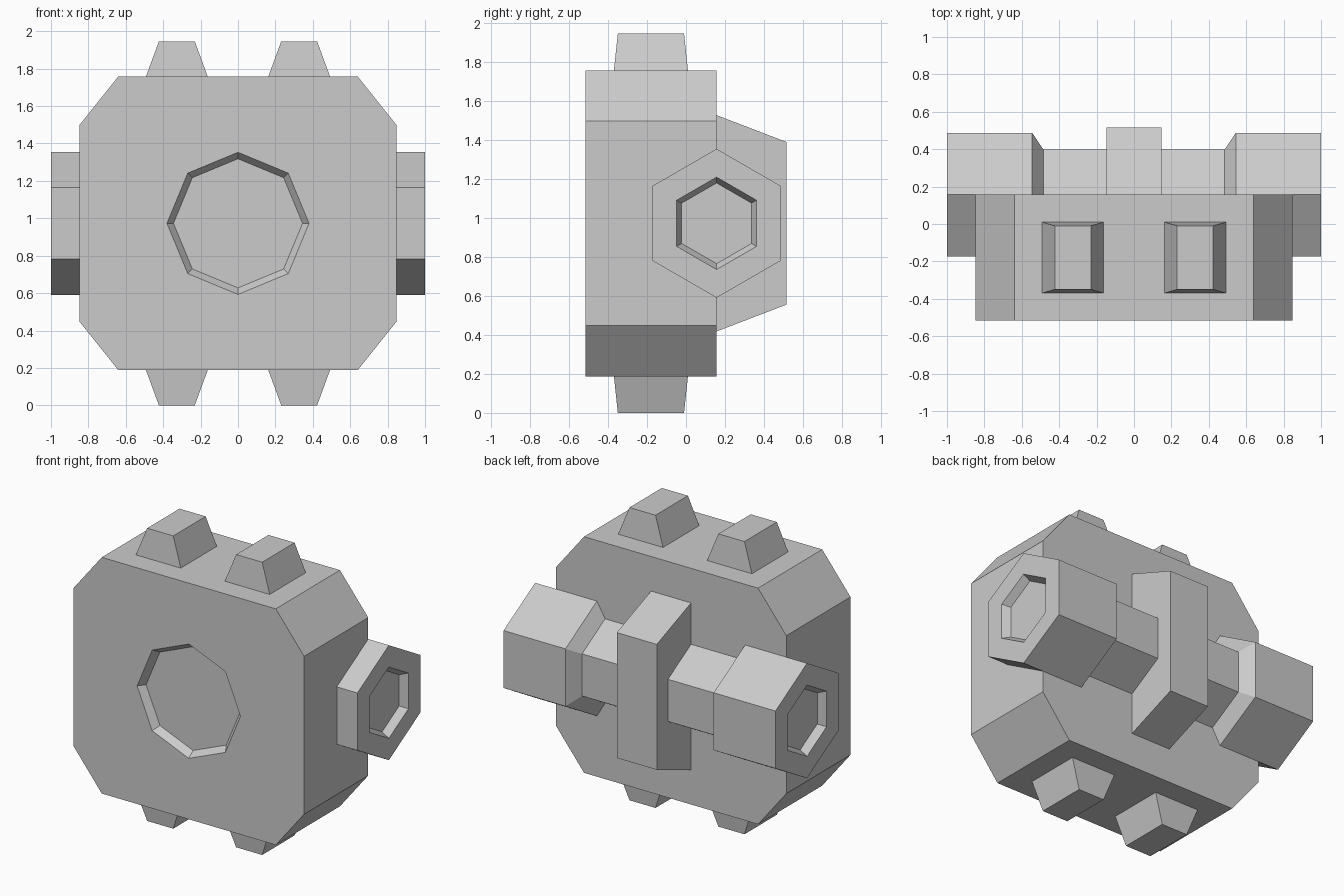
import bpy, bmesh
from math import sin, cos, tau

if "Cube" in bpy.data.objects:
    bpy.data.objects.remove(bpy.data.objects["Cube"])

CZ = 0.973   # height of the centre line
AY = 0.157   # depth of the axle line


def loft(name, rings):
    """Solid skinned through equal-sized rings of points, capped at both ends."""
    bm = bmesh.new()
    loops = [[bm.verts.new(p) for p in ring] for ring in rings]
    n = len(loops[0])
    for a, b in zip(loops, loops[1:]):
        for i in range(n):
            j = (i + 1) % n
            bm.faces.new((a[i], a[j], b[j], b[i]))
    bm.faces.new(loops[0])
    bm.faces.new(loops[-1])
    bmesh.ops.recalc_face_normals(bm, faces=bm.faces)
    me = bpy.data.meshes.new(name)
    bm.to_mesh(me)
    bm.free()
    ob = bpy.data.objects.new(name, me)
    bpy.context.collection.objects.link(ob)
    return ob


def ring_x(x, r, n=6):
    return [(x, AY + r * sin(tau * i / n), CZ + r * cos(tau * i / n)) for i in range(n)]


def ring_y(y, r, n=8):
    return [(r * sin(tau * i / n), y, CZ + r * cos(tau * i / n)) for i in range(n)]


def rect(x, y, z, hx, hy):
    return [(x + sx * hx, y + sy * hy, z) for sx, sy in ((-1, -1), (1, -1), (1, 1), (-1, 1))]


# Chamfered body block
outline = [(0.64, 0.785), (0.848, 0.525), (0.848, -0.525), (0.64, -0.785),
           (-0.64, -0.785), (-0.848, -0.525), (-0.848, 0.525), (-0.64, 0.785)]
body = loft("body", [[(x, y, CZ + z) for x, z in outline] for y in (-0.517, AY)])

# Shallow octagonal dish in the front face
cutter = loft("dish_cutter", [ring_y(-0.562, 0.415), ring_y(-0.472, 0.345)])
cutter.hide_render = True
mod = body.modifiers.new("dish", 'BOOLEAN')
mod.operation, mod.solver, mod.object = 'DIFFERENCE', 'EXACT', cutter
bpy.context.view_layer.objects.active = body
bpy.ops.object.modifier_apply(modifier=mod.name)
bpy.data.objects.remove(cutter)

# Tapered studs on top and bottom
for sx, side in ((-1, "left"), (1, "right")):
    for sz, level in ((-1, "bottom"), (1, "top")):
        loft(f"stud_{level}_{side}", [
            rect(sx * 0.327, -0.18, CZ + sz * 0.785, 0.165, 0.19),
            rect(sx * 0.327, -0.18, CZ + sz * 0.973, 0.096, 0.17)])

# Hexagonal axle with thick, hollowed ends
for s, side in ((-1, "left"), (1, "right")):
    loft(f"axle_{side}", [ring_x(s * x, r) for x, r in (
        (0.1, 0.28), (0.485, 0.28), (0.545, 0.382), (1.0, 0.382),
        (1.0, 0.237), (0.95, 0.207))])

# Wedge-sided clip holding the axle at the back
side_profile = [(AY, 0.555), (0.517, 0.417), (0.517, -0.417), (AY, -0.555)]
loft("axle_clip", [[(x, y, CZ + z) for y, z in side_profile] for x in (-0.147, 0.147)])
